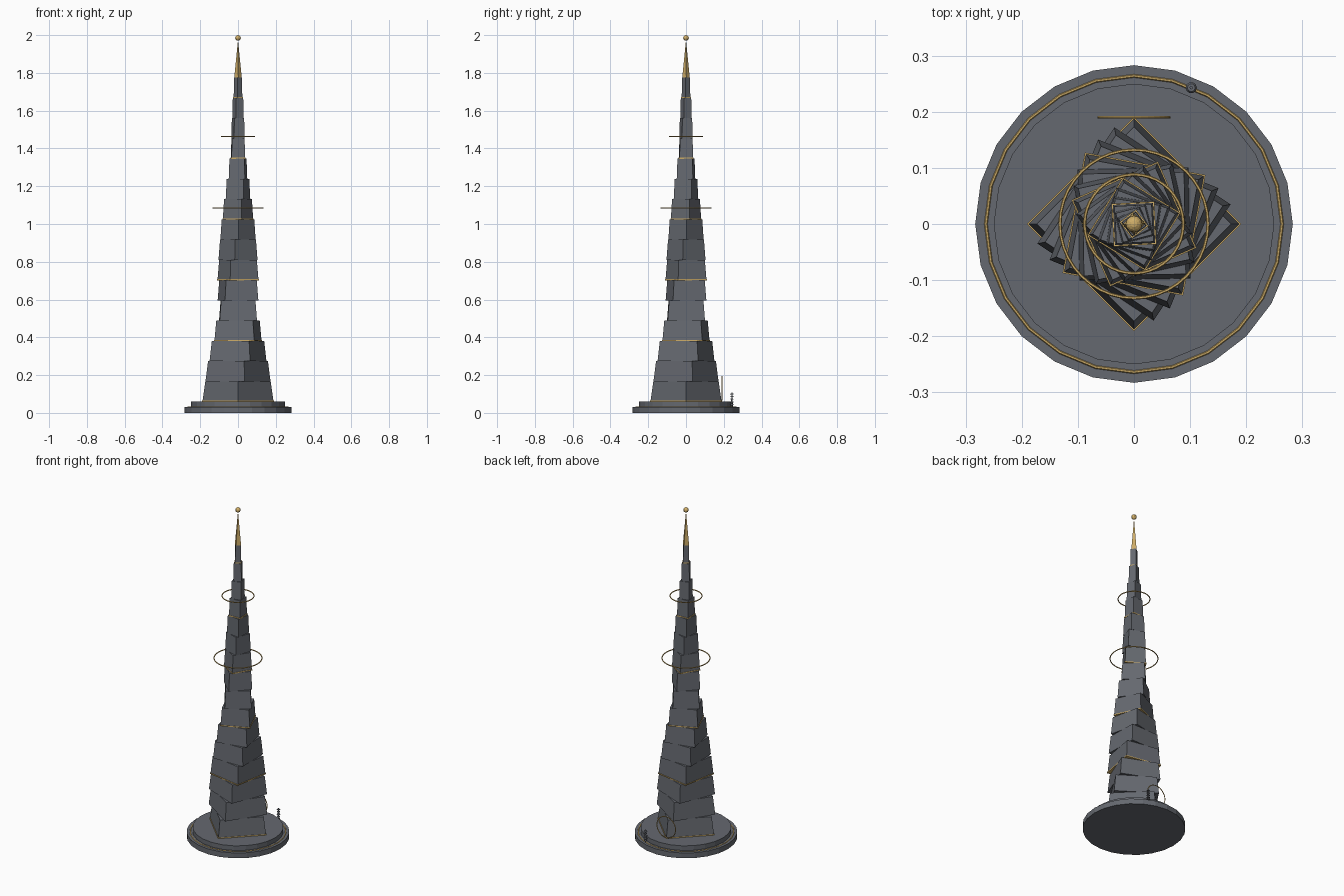
import bpy, math
from math import radians, sin, cos, tau

if "Cube" in bpy.data.objects:
    bpy.data.objects.remove(bpy.data.objects["Cube"])


def material(name, rgb):
    m = bpy.data.materials.new(name)
    m.diffuse_color = (*rgb, 1)
    m.use_nodes = True
    m.node_tree.nodes["Principled BSDF"].inputs["Base Color"].default_value = m.diffuse_color
    return m


STONE = material("slate_grey", (0.13, 0.14, 0.16))
GOLD = material("gold", (0.62, 0.42, 0.14))


def frustum(name, sides, r0, r1, z0, z1, mat, angle=0.0, x=0.0, y=0.0):
    """Flat-faced prism or pyramid with a vertex at the given angle."""
    verts, n = [], sides
    for r, z in ((r0, z0), (r1, z1)):
        for i in range(n):
            a = angle + tau * i / n
            verts.append((x + r * cos(a), y + r * sin(a), z))
    faces = [(i, (i + 1) % n, n + (i + 1) % n, n + i) for i in range(n)]
    faces += [tuple(reversed(range(n))), tuple(range(n, 2 * n))]
    me = bpy.data.meshes.new(name)
    me.from_pydata(verts, [], faces)
    me.materials.append(mat)
    ob = bpy.data.objects.new(name, me)
    bpy.context.collection.objects.link(ob)
    return ob


def ring(name, radius, thick, loc, segs=40, rot=(0, 0, 0)):
    bpy.ops.mesh.primitive_torus_add(major_radius=radius, minor_radius=thick, major_segments=segs,
                                     minor_segments=6, location=loc, rotation=rot)
    ob = bpy.context.object
    ob.name = name
    ob.data.materials.append(GOLD)
    return ob


# stepped round base with a gold trim
frustum("base_step_lower", 24, 0.283, 0.283, 0, 0.032, STONE)
frustum("base_step_upper", 24, 0.25, 0.25, 0.032, 0.06, STONE)
ring("base_trim", 0.264, 0.003, (0, 0, 0.032), 24)

# sixteen twisting square tiers, a gold band under every third
TIERS, Z0, Z1 = 16, 0.06, 1.775
STEP = (Z1 - Z0) / TIERS
TWIST = radians(11.5)


def tier_radius(i):
    return 0.016 + 0.172 * (1 - i / TIERS) ** 1.15


for i in range(TIERS):
    z, r, a = Z0 + i * STEP, tier_radius(i), TWIST * i
    frustum(f"tower_tier_{i + 1}", 4, r, r * 0.92, z, z + STEP, STONE, a)
    if i % 3 == 0:
        frustum(f"tier_band_{i + 1}", 4, r + 0.003, r + 0.003, z - 0.001, z + 0.005, GOLD, a)

# gold spire and ball
frustum("spire", 4, 0.02, 0.001, Z1, 1.965, GOLD, TWIST * TIERS)
bpy.ops.mesh.primitive_uv_sphere_add(segments=12, ring_count=8, radius=0.015, location=(0, 0, 1.985))
ball = bpy.context.object
ball.name = "spire_ball"
ball.data.materials.append(GOLD)

# floating rings and the upright ring at the back
ring("floating_ring_lower", 0.132, 0.003, (0, 0, 1.085))
ring("floating_ring_upper", 0.088, 0.003, (0, 0, 1.463))
ring("gate_ring", 0.063, 0.0025, (0, 0.19, 0.13), 32, (math.pi / 2, 0, 0))

# small ribbed post on the lower step
PX, PY = 0.102, 0.243
frustum("post_shaft", 8, 0.004, 0.003, 0.03, 0.108, STONE, x=PX, y=PY)
for k in range(5):
    z = 0.042 + k * 0.014
    frustum(f"post_rib_{k + 1}", 10, 0.010, 0.007, z, z + 0.005, STONE, x=PX, y=PY)
